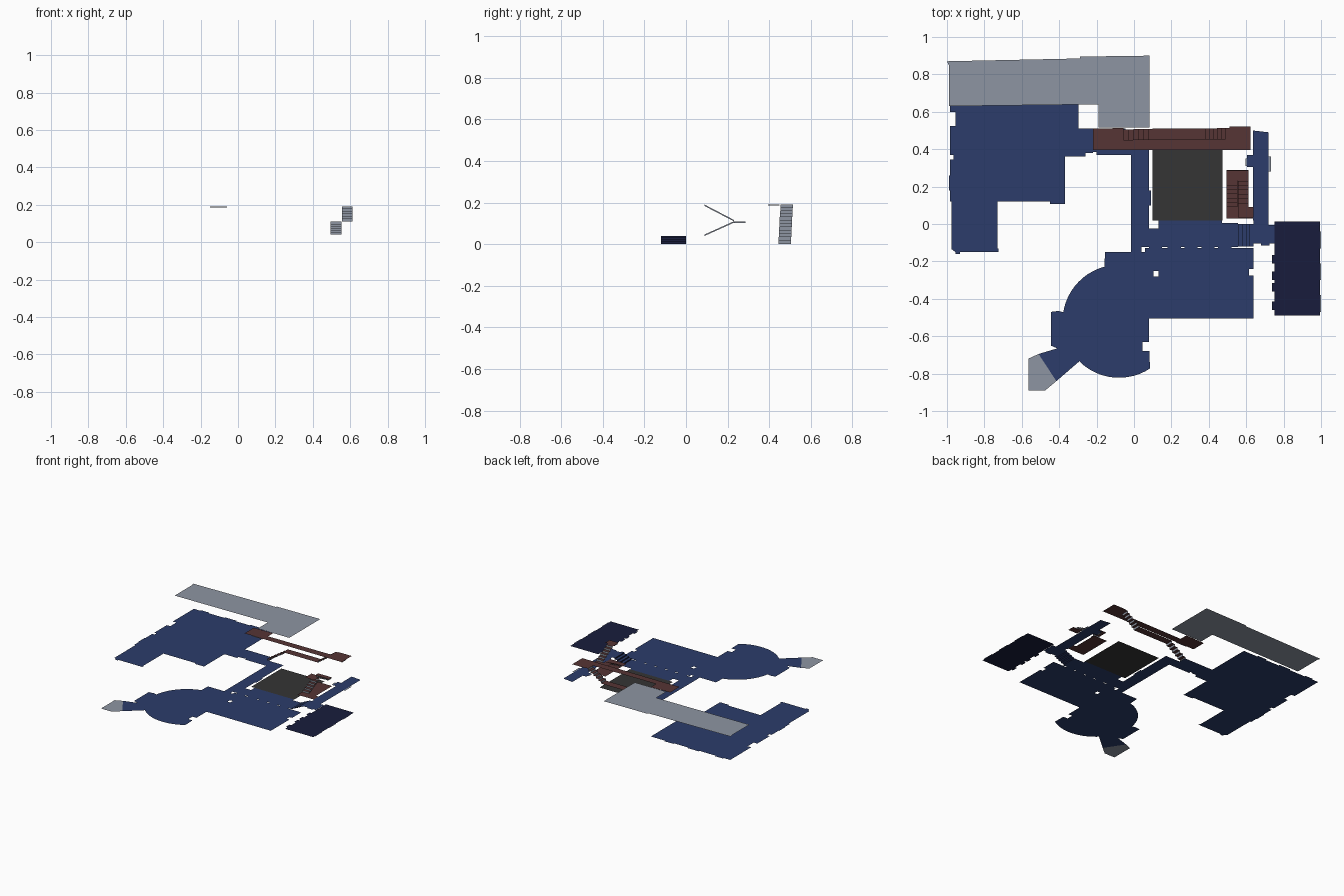
import bpy, bmesh, math

if "Cube" in bpy.data.objects:
    bpy.data.objects.remove(bpy.data.objects["Cube"])

LOW, MID, HALF, TOP = 0.0, 0.04, 0.11, 0.19


def colour(name, rgb):
    m = bpy.data.materials.new(name)
    m.diffuse_color = (*rgb, 1)
    m.use_nodes = True
    m.node_tree.nodes["Principled BSDF"].inputs["Base Color"].default_value = m.diffuse_color
    return m


BLUE = colour("blue", (0.025, 0.046, 0.145))
NAVY = colour("navy", (0.009, 0.012, 0.045))
BROWN = colour("brown", (0.093, 0.035, 0.035))
DARK = colour("charcoal", (0.035, 0.035, 0.035))
SLATE = colour("slate", (0.27, 0.30, 0.36))


def make(name, polys, mat=None, mat2=None, second=()):
    """Mesh of flat polygons; those whose index is in second use mat2."""
    bm = bmesh.new()
    for i, p in enumerate(polys):
        f = bm.faces.new([bm.verts.new(v) for v in p])
        f.material_index = 1 if i in second else 0
    bmesh.ops.remove_doubles(bm, verts=bm.verts, dist=0.0001)
    bmesh.ops.triangulate(bm, faces=[f for f in bm.faces if len(f.verts) > 4])
    bm.normal_update()
    for f in bm.faces:
        if f.normal.z < -0.5:
            f.normal_flip()
    me = bpy.data.meshes.new(name)
    bm.to_mesh(me)
    bm.free()
    ob = bpy.data.objects.new(name, me)
    bpy.context.collection.objects.link(ob)
    for m in (mat, mat2):
        if m:
            me.materials.append(m)
    return ob


def floor(name, pts, z=LOW, mat=SLATE):
    return make(name, [[(x, y, z) for x, y in pts]], mat)


def rects(name, boxes, z=LOW, mat=SLATE):
    return make(name, [[(a, c, z), (b, c, z), (b, d, z), (a, d, z)] for a, b, c, d in boxes], mat)


def stairs(name, axis, start, end, lo, hi, z0, z1, n, mat, riser, skew=0.0, string=None):
    """Open flight of risers and treads along an axis; string = side offset of a thin stringer."""
    polys = []
    for i in range(n):
        s0, s1 = (start + (end - start) * k / n for k in (i, i + 1))
        h0, h1 = (z0 + (z1 - z0) * k / n for k in (i, i + 1))
        k = skew * i / n
        for (a, ha), (b, hb) in (((s0, h0), (s0, h1)), ((s0, h1), (s1, h1))):
            polys.append([(a, lo + k, ha), (b, lo + k, hb), (b, hi + k, hb), (a, hi + k, ha)])
    second = set(range(0, 2 * n, 2))
    if string is not None:
        t = 0.007
        polys.append([(start, string, z0), (end, string, z1 - t), (end, string, z1), (start, string, z0 + t)])
        second.add(2 * n)
    if axis == "y":
        polys = [[(v, u, w) for u, v, w in q] for q in polys]
    return make(name, polys, mat, riser, second)


# west hall with small window and door recesses
floor("west_hall", [
    (-.985, .86), (-.985, .60), (-.955, .60), (-.955, .525), (-.985, .525), (-.985, .37),
    (-.965, .37), (-.965, .345), (-.985, .345), (-.985, .12), (-.975, .12), (-.975, -.135),
    (-.955, -.15), (-.725, -.15), (-.725, -.13), (-.73, -.13), (-.73, .12), (-.45, .12),
    (-.45, .107), (-.37, .107), (-.37, .36), (-.26, .36), (-.26, .38), (-.22, .38),
    (-.22, .51), (-.297, .51), (-.297, .86)], LOW, BLUE)
rects("hall_sills", [(-.99, -.985, .18, .26), (-.93, -.86, .86, .87), (-.72, -.62, .86, .87),
                     (-.50, -.42, .86, .87), (-.955, -.93, -.16, -.15)], LOW, BLUE)

# corridors around the courtyard
rects("link_corridor", [(-.22, -.045, .385, .51), (-.2, -.015, .37, .385),
                        (-.045, .08, .385, .45)], LOW, BLUE)
rects("north_south_corridor", [(-.015, .08, .01, .385), (-.015, .04, -.15, .01),
                               (.08, .09, .1, .18)], LOW, BLUE)
floor("east_west_corridor", [
    (.04, -.122), (.555, -.122), (.555, .005), (.47, .005), (.47, .02), (.13, .02),
    (.13, -.025), (.08, -.025), (.08, .01), (.04, .01)], LOW, BLUE)
stairs("corridor_steps", "x", .555, .64, -.12, 0, LOW, MID, 4, BLUE, NAVY)
rects("east_landing", [(.64, .75, -.105, -.005), (.64, .72, -.005, .02), (.68, .725, -.115, -.105)], MID, BLUE)
floor("east_corridor", [(.635, .02), (.72, .02), (.72, .49), (.635, .50), (.635, .37),
                        (.605, .37), (.605, .305), (.635, .305)], MID, BLUE)
rects("east_door_sill", [(.72, .733, .28, .36), (.595, .605, .31, .35)], MID)

# east room, raised a few steps
rects("east_room", [(.752, .995, -.49, .013)], MID, NAVY)
rects("east_room_sills", [(.737, .752, y, y + .045) for y in (-.46, -.36, -.30, -.21)], MID, NAVY)
rects("east_room_window_sills", [(.995, 1.0, y, y + .09) for y in (-.47, -.30, -.13)], MID)

# south room with a pillar gap, joined to the corridor by doorways
rects("south_room", [(.08, .105, -.505, -.128), (.105, .13, -.505, -.28), (.105, .13, -.25, -.128),
                     (.13, .615, -.505, -.128), (.615, .638, -.505, -.275),
                     (.615, .638, -.24, -.128)], LOW, BLUE)
rects("south_doorways", [(x, x + .07, -.128, -.122) for x in (.08, .18, .27, .36, .45)], LOW, BLUE)

# round room: arc clipped on the east
cx, cy, r = -.08, -.52, .302
a0 = math.atan2(-.77 - cy, .083 - cx)
a1 = math.atan2(-.24 - cy, -.155 - cx) - 2 * math.pi
arc = [(cx + r * math.cos(a0 + (a1 - a0) * i / 32), cy + r * math.sin(a0 + (a1 - a0) * i / 32))
       for i in range(33)]
floor("round_room", arc + [(-.155, -.15), (.06, -.15), (.06, -.128), (.08, -.128), (.08, -.63),
                           (.045, -.63), (.045, -.68), (.083, -.68)], LOW, BLUE)
floor("round_room_bay", [(-.445, -.47), (-.405, -.465), (-.375, -.472), (-.382, -.52), (-.374, -.58),
                         (-.353, -.65), (-.41, -.665), (-.445, -.65)], LOW, BLUE)
floor("porch", [(-.353, -.65), (-.41, -.665), (-.51, -.695), (-.415, -.84), (-.293, -.735)], LOW, BLUE)
floor("porch_step", [(-.51, -.695), (-.565, -.72), (-.565, -.89), (-.475, -.89), (-.415, -.84)])

# courtyard
rects("courtyard", [(.1, .473, .02, .395)], LOW, DARK)

# upper terrace
floor("upper_terrace", [(-.99, .63), (-.19, .64), (-.19, .515), (.083, .515), (.083, .9),
                        (-.29, .895), (-.29, .885), (-1.0, .87), (-.99, .85)], TOP)

# gallery around the stairwell, with thin edge trims
floor("gallery", [(-.22, .395), (.622, .395), (.622, .52), (.51, .52), (.51, .455),
                  (-.055, .45), (-.055, .513), (-.22, .51)], TOP, BROWN)
make("gallery_trim", [[(-.15, .395, TOP - .005), (-.06, .395, TOP - .005), (-.06, .395, TOP), (-.15, .395, TOP)],
                      [(.622, .395, TOP - .004), (.622, .45, TOP - .004), (.622, .45, TOP), (.622, .395, TOP)]],
     SLATE)

# long staircase with a half landing
stairs("long_stairs_lower", "x", -.055, .1, .445, .505, LOW, .1, 6, BROWN, SLATE, .005)
rects("long_stairs_landing", [(.1, .38, .45, .51)], .1, BROWN)
stairs("long_stairs_upper", "x", .38, .51, .45, .51, .1, TOP, 6, BROWN, SLATE, .005)

# switchback staircase
rects("stair_room", [(.495, .613, .03, .29), (.613, .635, .03, .09)], MID, BROWN)
stairs("switchback_lower", "y", .09, .23, .495, .553, MID, HALF, 6, BROWN, SLATE, 0, .553)
rects("switchback_landing", [(.495, .613, .23, .285)], HALF, BROWN)
make("landing_edge", [[(.613, .23, HALF - .008), (.613, .285, HALF - .008),
                       (.613, .285, HALF), (.613, .23, HALF)]], SLATE)
stairs("switchback_upper", "y", .23, .09, .557, .613, HALF, TOP, 6, BROWN, SLATE, 0, .613)
rects("switchback_top", [(.557, .638, .035, .09)], TOP, BROWN)
